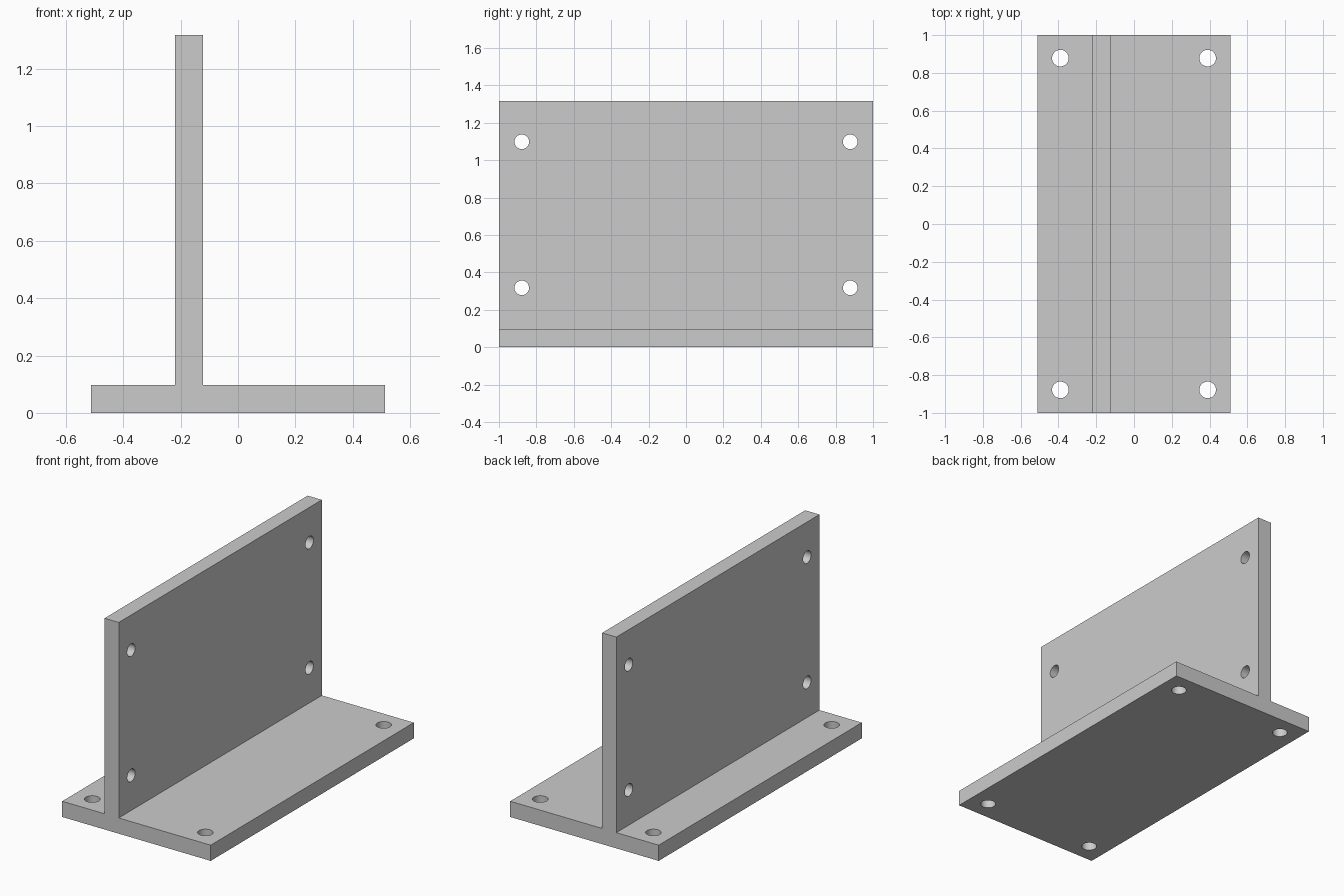
import bpy, bmesh, math
from mathutils import Matrix, Vector

if "Cube" in bpy.data.objects:
    bpy.data.objects.remove(bpy.data.objects["Cube"])

# Main dimensions
HALF_LEN, HALF_W, THICK, HEIGHT = 1.0, 0.512, 0.098, 1.317
WALL_L, WALL_R = -0.22, -0.122
HOLE_Y = 0.878

grey = bpy.data.materials.new("light grey")
grey.diffuse_color = (0.6, 0.6, 0.6, 1)
grey.use_nodes = True
grey.node_tree.nodes["Principled BSDF"].inputs["Base Color"].default_value = grey.diffuse_color


def make_object(name, bm):
    bmesh.ops.recalc_face_normals(bm, faces=bm.faces)
    mesh = bpy.data.meshes.new(name)
    bm.to_mesh(mesh)
    bm.free()
    mesh.materials.append(grey)
    obj = bpy.data.objects.new(name, mesh)
    bpy.context.collection.objects.link(obj)
    return obj


# T-shaped bracket: profile extruded along its length
profile = [(-HALF_W, 0), (HALF_W, 0), (HALF_W, THICK), (WALL_R, THICK),
           (WALL_R, HEIGHT), (WALL_L, HEIGHT), (WALL_L, THICK), (-HALF_W, THICK)]
bm = bmesh.new()
face = bm.faces.new([bm.verts.new((x, -HALF_LEN, z)) for x, z in profile])
ext = bmesh.ops.extrude_face_region(bm, geom=[face])
moved = [g for g in ext["geom"] if isinstance(g, bmesh.types.BMVert)]
bmesh.ops.translate(bm, verts=moved, vec=Vector((0, 2 * HALF_LEN, 0)))
bracket = make_object("bracket", bm)

# Cutters for the bolt holes in the base and the wall
bm = bmesh.new()


def add_cutter(center, radius, turn):
    bmesh.ops.create_cone(bm, cap_ends=True, segments=48, radius1=radius,
                          radius2=radius, depth=0.2,
                          matrix=Matrix.Translation(center) @ turn)


upright = Matrix.Identity(4)
sideways = Matrix.Rotation(math.pi / 2, 4, 'Y')
for y in (-HOLE_Y, HOLE_Y):
    for x in (-0.39, 0.39):
        add_cutter((x, y, THICK / 2), 0.044, upright)
    for z in (0.317, 1.098):
        add_cutter(((WALL_L + WALL_R) / 2, y, z), 0.039, sideways)
cutter = make_object("hole_cutter", bm)
cutter.hide_render = True

# Drill the holes, then drop the cutter
mod = bracket.modifiers.new("holes", 'BOOLEAN')
mod.operation, mod.solver, mod.object = 'DIFFERENCE', 'EXACT', cutter
bpy.context.view_layer.objects.active = bracket
bpy.ops.object.select_all(action='DESELECT')
bracket.select_set(True)
bpy.ops.object.modifier_apply(modifier=mod.name)
bpy.data.objects.remove(cutter, do_unlink=True)

# Smooth hole walls, sharp plate edges
bpy.ops.object.shade_smooth_by_angle(angle=math.radians(30))
